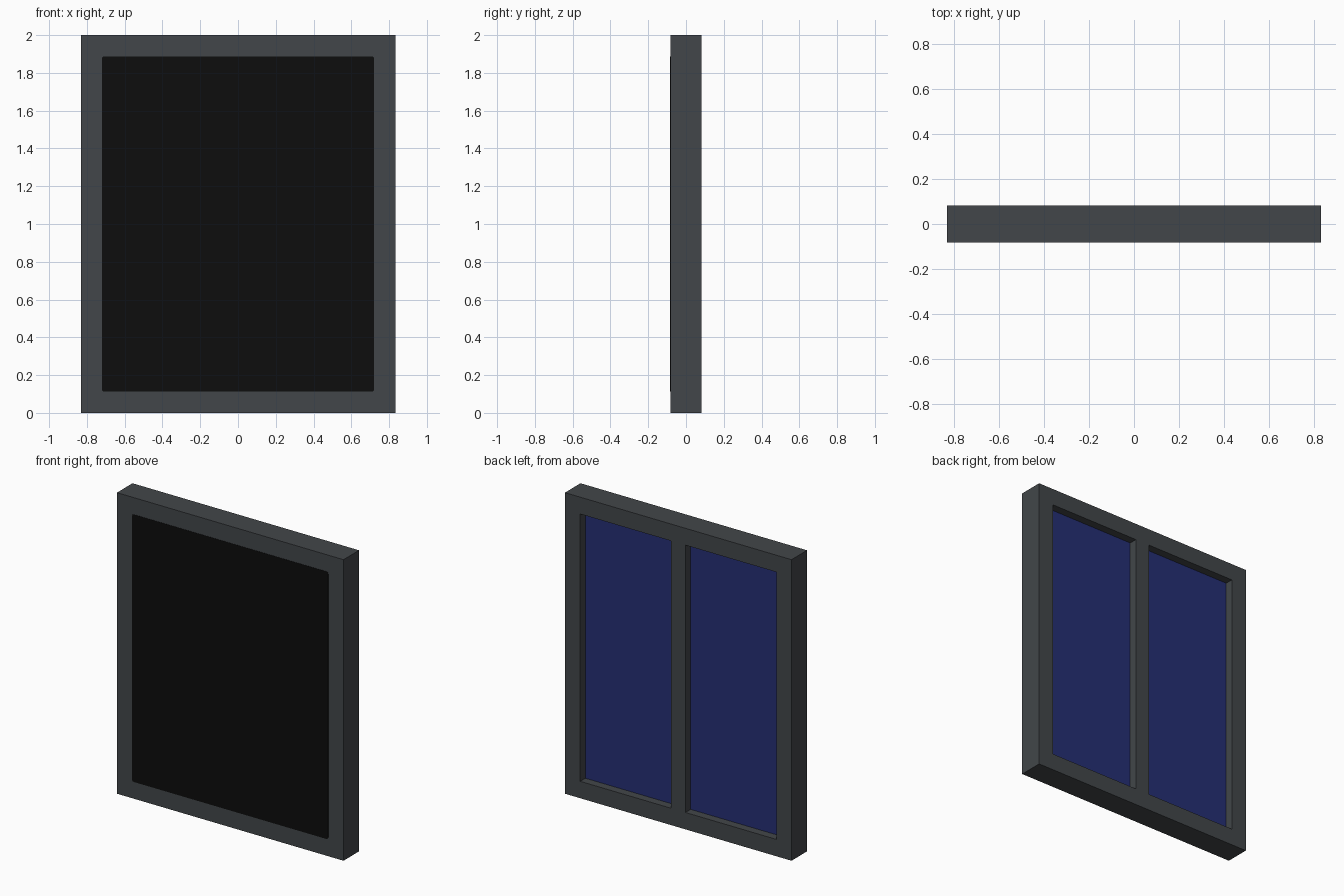
import bpy, bmesh
from mathutils import Vector

if "Cube" in bpy.data.objects:
    bpy.data.objects.remove(bpy.data.objects["Cube"])

W, D, H = 1.665, 0.163, 2.0      # overall width, depth, height
BORDER = 0.112                   # frame border
MULLION = 0.053                  # half width of the rear centre bar
RECESS = 0.0545                  # depth of the rear openings


def material(name, rgb):
    m = bpy.data.materials.new(name)
    m.diffuse_color = (*rgb, 1)
    m.use_nodes = True
    m.node_tree.nodes["Principled BSDF"].inputs["Base Color"].default_value = m.diffuse_color
    return m


def box(bm, size, centre):
    geom = bmesh.ops.create_cube(bm, size=1)
    bmesh.ops.scale(bm, vec=size, verts=geom["verts"])
    bmesh.ops.translate(bm, vec=centre, verts=geom["verts"])


def finish(bm, name, *mats):
    mesh = bpy.data.meshes.new(name)
    bm.normal_update()
    bm.to_mesh(mesh)
    bm.free()
    for m in mats:
        mesh.materials.append(m)
    ob = bpy.data.objects.new(name, mesh)
    bpy.context.collection.objects.link(ob)


grey = material("dark grey", (0.0545, 0.0615, 0.067))
black = material("black", (0.004, 0.004, 0.004))
navy = material("navy blue", (0.0185, 0.028, 0.174))

# Frame: solid slab, back face inset, split by the centre bar, openings sunk
bm = bmesh.new()
box(bm, (W, D, H), (0, 0, H / 2))
bm.normal_update()
back = max(bm.faces, key=lambda f: f.normal.y)
bmesh.ops.inset_region(bm, faces=[back], thickness=BORDER, use_even_offset=True)
for x in (-MULLION, MULLION):
    inner = [f for f in bm.faces if f.normal.y > 0.9
             and all(abs(v.co.x) < W / 2 - 0.01 and 0.01 < v.co.z < H - 0.01 for v in f.verts)
             and min(v.co.x for v in f.verts) < x < max(v.co.x for v in f.verts)
             and abs(f.calc_center_median().z - H / 2) < 0.01]
    geom = inner + list({e for f in inner for e in f.edges}) + list({v for f in inner for v in f.verts})
    bmesh.ops.bisect_plane(bm, geom=geom, plane_co=(x, 0, 0), plane_no=(1, 0, 0))
    bm.normal_update()
openings = [f for f in bm.faces if f.normal.y > 0.9
            and all(MULLION - 0.001 < abs(v.co.x) < W / 2 - 0.01 and 0.01 < v.co.z < H - 0.01
                    for v in f.verts)
            and abs(f.calc_center_median().x) > 0.1]
for f in bmesh.ops.extrude_discrete_faces(bm, faces=openings)["faces"]:
    f.material_index = 1
    bmesh.ops.translate(bm, vec=Vector((0, -RECESS, 0)), verts=f.verts[:])
finish(bm, "frame", grey, navy)

# Front screen: thin plate with slightly rounded corners
bm = bmesh.new()
box(bm, (W - 2 * BORDER, 0.004, H - 2 * BORDER), (0, -D / 2, H / 2))
corners = [e for e in bm.edges if abs(e.verts[0].co.y - e.verts[1].co.y) > 0.001]
bmesh.ops.bevel(bm, geom=corners, offset=0.012, segments=2, profile=0.5, affect='EDGES')
finish(bm, "front_screen", black)
